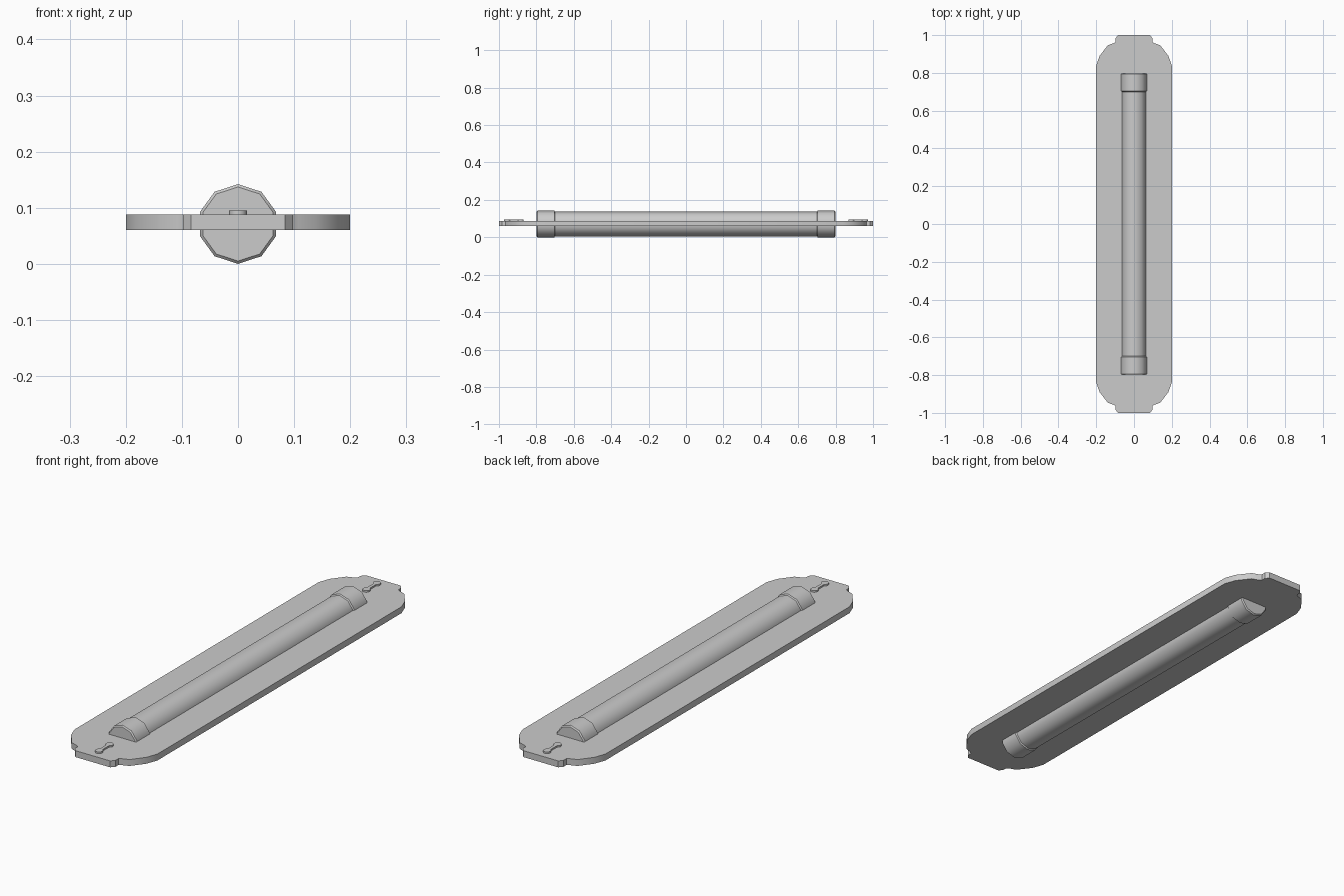
import bpy, bmesh, math

if "Cube" in bpy.data.objects:
    bpy.data.objects.remove(bpy.data.objects["Cube"])

CZ = 0.071  # height of the tube axis


def finish(name, bm, angle=40):
    bmesh.ops.recalc_face_normals(bm, faces=bm.faces)
    me = bpy.data.meshes.new(name)
    bm.to_mesh(me)
    bm.free()
    ob = bpy.data.objects.new(name, me)
    bpy.context.collection.objects.link(ob)
    bpy.ops.object.select_all(action='DESELECT')
    ob.select_set(True)
    bpy.context.view_layer.objects.active = ob
    bpy.ops.object.shade_smooth_by_angle(angle=math.radians(angle))
    return ob


def prism(name, outline, z0, z1):
    """Extrude a closed xy outline from z0 to z1."""
    bm = bmesh.new()
    face = bm.faces.new([bm.verts.new((x, y, z0)) for x, y in outline])
    ext = bmesh.ops.extrude_face_region(bm, geom=[face])
    for v in ext['geom']:
        if isinstance(v, bmesh.types.BMVert):
            v.co.z = z1
    return finish(name, bm)


def lathe(name, profile, sides=10):
    """Closed solid around the y axis from (y, radius) pairs."""
    bm = bmesh.new()
    rings = []
    for y, r in profile:
        angs = [math.pi / 2 + math.tau * i / sides for i in range(sides)]
        rings.append([bm.verts.new((r * math.cos(a), y, CZ + r * math.sin(a))) for a in angs])
    for a, b in zip(rings, rings[1:]):
        for i in range(sides):
            j = (i + 1) % sides
            bm.faces.new((a[i], a[j], b[j], b[i]))
    bm.faces.new(rings[0])
    bm.faces.new(rings[-1])
    return finish(name, bm)


# Mounting plate: rounded corners with a stepped tab at each end
quarter = [(0.2, 0.84), (0.182, 0.89), (0.139, 0.946), (0.108, 0.957),
           (0.098, 0.964), (0.098, 0.984), (0.084, 1.0)]
end = quarter + [(-x, y) for x, y in reversed(quarter)]
prism("plate", end + [(-x, -y) for x, y in end], 0.06, 0.088)

# Light tube running through the plate
lathe("tube", [(-0.72, 0.066), (0.72, 0.066)])

# End caps and keyhole-shaped mounts, one of each per end
for s, side in ((-1, "front"), (1, "back")):
    lathe(f"{side}_cap", [(s * 0.7, 0.066), (s * 0.704, 0.071),
                          (s * 0.793, 0.071), (s * 0.798, 0.066)])
    lobe = [(0.016 * math.cos(math.radians(a)), 0.036 + 0.016 * math.sin(math.radians(a)))
            for a in range(-65, 246, 31)]
    bow = lobe + [(-x, -y) for x, y in lobe]
    prism(f"{side}_mount", [(x, y + s * 0.92) for x, y in bow], 0.08, 0.095)
